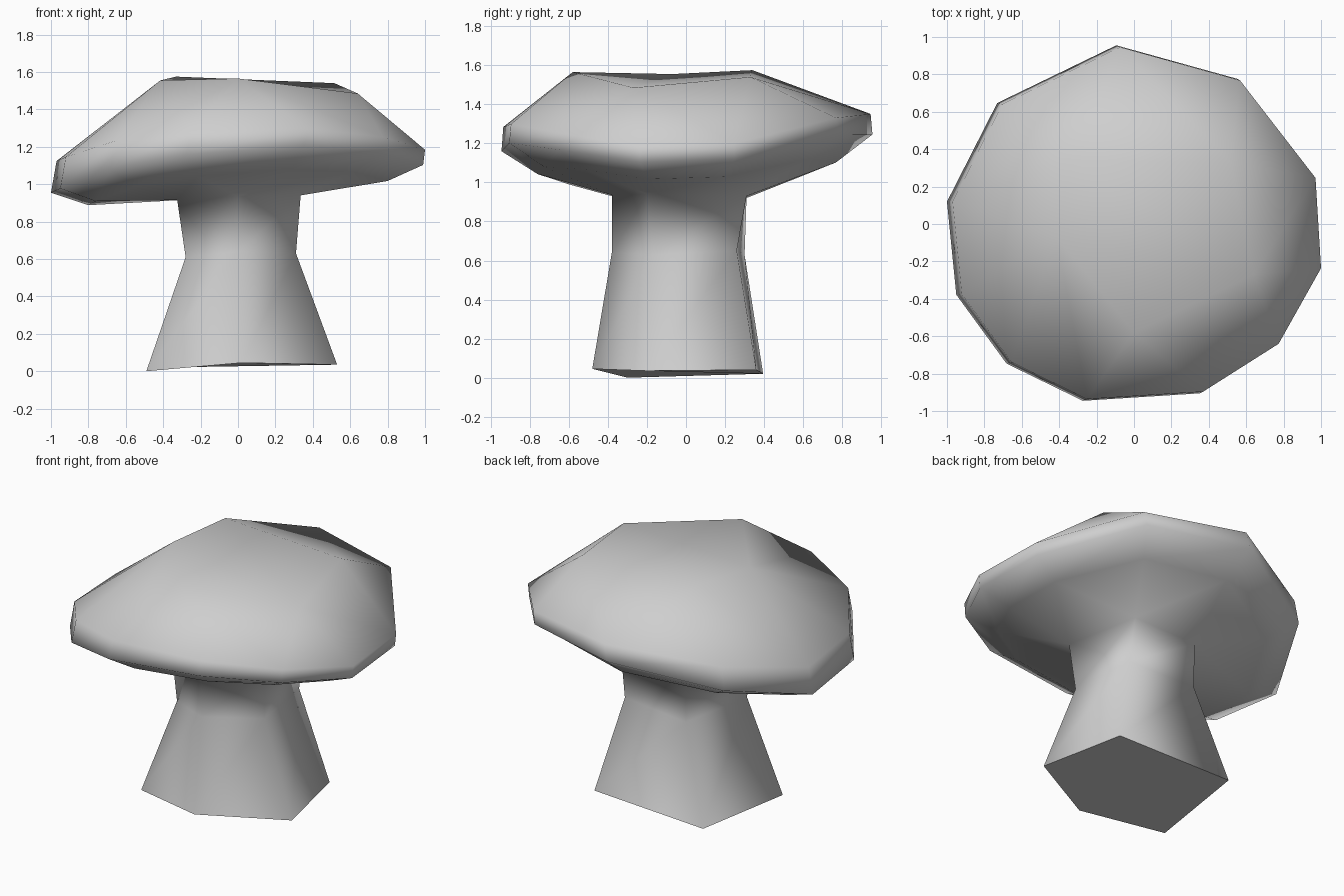
import bpy, bmesh, math

old = bpy.data.objects.get("Cube")
if old:
    bpy.data.objects.remove(old, do_unlink=True)

grey = bpy.data.materials.new("plain grey")
grey.use_nodes = True
colour = (0.62, 0.62, 0.62, 1)
grey.diffuse_color = colour
grey.node_tree.nodes["Principled BSDF"].inputs["Base Color"].default_value = colour

bm = bmesh.new()
TURN = 2 * math.pi


def angle(v):
    return (math.atan2(v.co.y, v.co.x) + math.pi / 2) % TURN


def ring(points):
    """Closed loop of vertices, ordered counter-clockwise from the front."""
    return sorted((bm.verts.new(p) for p in points), key=angle)


def rim_ring(scale, shift, base, tilt_x, tilt_y, saddle):
    """Scaled copy of the cap outline, tilted, bent like a saddle and rippled."""
    points = []
    for x, y in outline:
        turn = math.atan2(y, x)
        x, y = x * scale + shift, y * scale
        bend = saddle * math.cos(2 * turn) + 0.015 * math.cos(4 * turn)
        points.append((x, y, base + tilt_x * x + tilt_y * y - bend))
    return ring(points)


def zip_rings(low, high):
    """Fill the band between two loops, matching corners by angle."""
    n, m = len(low), len(high)
    start = min(range(m), key=lambda k: abs((angle(high[k]) - angle(low[0]) + math.pi) % TURN - math.pi))
    high = high[start:] + high[:start]
    a0 = angle(low[0])

    def offset(loop, k):
        if k == len(loop):
            return TURN + offset(loop, 0)
        diff = (angle(loop[k]) - a0) % TURN
        return diff - TURN if k == 0 and diff > math.pi else diff

    i = j = 0
    while i < n or j < m:
        a, b = low[i % n], high[j % m]
        if n == m and i == j:
            bm.faces.new((a, low[(i + 1) % n], high[(j + 1) % m], b))
            i, j = i + 1, j + 1
        elif j == m or (i < n and offset(low, i + 1) <= offset(high, j + 1)):
            bm.faces.new((a, low[(i + 1) % n], b))
            i += 1
        else:
            bm.faces.new((a, high[(j + 1) % m], b))
            j += 1


# Five-sided stem: foot, waist and neck
foot = ring([(0.02, -0.48, 0.045), (0.53, -0.2, 0.035), (0.41, 0.36, 0.04),
             (-0.4, 0.395, 0.02), (-0.49, -0.3, 0.0)])
waist = ring([(0, -0.38, 0.64), (0.31, -0.17, 0.63), (0.26, 0.26, 0.65),
              (-0.21, 0.3, 0.63), (-0.28, -0.23, 0.61)])
neck = ring([(0, -0.38, 0.935), (0.335, -0.2, 0.94), (0.25, 0.31, 0.93),
             (-0.21, 0.31, 0.92), (-0.325, -0.22, 0.915)])

# Cap: underside, lower rim, upper rim and the five-sided crown
outline = [(-0.09, 0.96), (0.56, 0.78), (0.97, 0.25), (1.0, -0.24),
           (0.77, -0.65), (0.36, -0.91), (-0.27, -0.95), (-0.68, -0.75),
           (-0.95, -0.38), (-1.0, 0.12), (-0.73, 0.65)]
underside = rim_ring(0.8, 0, 1.03, 0.08, 0.03, 0.07)
lower_rim = rim_ring(0.995, -0.005, 1.135, 0.075, 0.035, 0.1)
upper_rim = rim_ring(0.985, 0.015, 1.25, 0.03, 0.03, 0.09)
crown = ring([(0, -0.58, 1.565), (0.64, -0.27, 1.485), (0.515, 0.33, 1.54),
              (-0.33, 0.34, 1.575), (-0.415, -0.07, 1.555)])

loops = [foot, waist, neck, underside, lower_rim, upper_rim, crown]
for low, high in zip(loops, loops[1:]):
    zip_rings(low, high)
sole = bm.faces.new(list(reversed(foot)))
bm.faces.new(crown)
bmesh.ops.recalc_face_normals(bm, faces=bm.faces[:])

# Smooth everywhere except the flat sole
for face in bm.faces:
    face.smooth = face is not sole
for edge in sole.edges:
    edge.smooth = False

mesh = bpy.data.meshes.new("mushroom")
bm.to_mesh(mesh)
bm.free()
mesh.materials.append(grey)
bpy.context.collection.objects.link(bpy.data.objects.new("mushroom", mesh))
